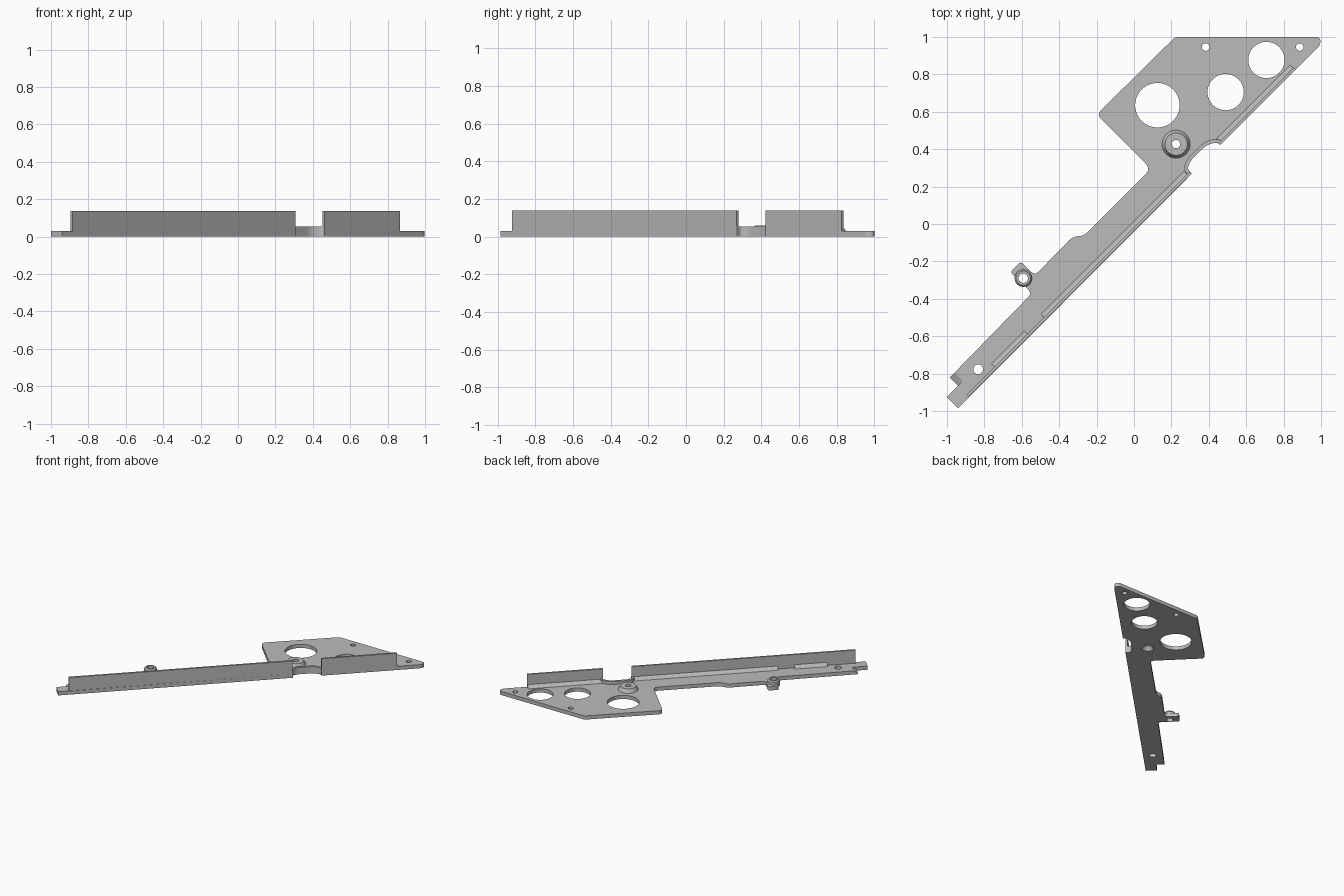
import bpy, bmesh, math
from mathutils import Vector

cube = bpy.data.objects.get("Cube")
if cube:
    bpy.data.objects.remove(cube)

grey = bpy.data.materials.new("plain_grey")
grey.use_nodes = True
grey.diffuse_color = (0.5, 0.5, 0.5, 1)
grey.node_tree.nodes["Principled BSDF"].inputs["Base Color"].default_value = (0.5, 0.5, 0.5, 1)

THICK = 0.03
D = math.sqrt(0.5)


def link(name, data):
    ob = bpy.data.objects.new(name, data)
    bpy.context.collection.objects.link(ob)
    data.materials.append(grey)
    return ob


def smooth(ob):
    bpy.ops.object.select_all(action='DESELECT')
    ob.select_set(True)
    bpy.context.view_layer.objects.active = ob
    bpy.ops.object.shade_smooth_by_angle(angle=math.radians(35))


def from_bmesh(name, bm):
    bmesh.ops.recalc_face_normals(bm, faces=bm.faces[:])
    me = bpy.data.meshes.new(name)
    bm.to_mesh(me)
    bm.free()
    ob = link(name, me)
    smooth(ob)
    return ob


def rounded(corners, steps=6):
    """Soften each (x, y, cut) corner with a short curve."""
    out = []
    for i, (x, y, cut) in enumerate(corners):
        p = Vector((x, y))
        if cut == 0:
            out.append(p)
            continue
        a = Vector(corners[i - 1][:2])
        b = Vector(corners[(i + 1) % len(corners)][:2])
        a = p + (a - p).normalized() * cut
        b = p + (b - p).normalized() * cut
        for k in range(steps + 1):
            t = k / steps
            out.append(a * (1 - t) ** 2 + p * 2 * t * (1 - t) + b * t * t)
    return out


def circle(x, y, r, n=40):
    return [Vector((x + r * math.cos(math.tau * i / n), y + r * math.sin(math.tau * i / n)))
            for i in range(n)]


def sheet(name, loops, z0, z1):
    """Extruded outline; loops after the first are holes."""
    cu = bpy.data.curves.new(name, 'CURVE')
    cu.dimensions = '2D'
    cu.fill_mode = 'BOTH'
    cu.extrude = (z1 - z0) / 2
    for loop in loops:
        sp = cu.splines.new('POLY')
        sp.points.add(len(loop) - 1)
        for pt, co in zip(sp.points, loop):
            pt.co = (co.x, co.y, 0, 1)
        sp.use_cyclic_u = True
    ob = link(name, cu)
    ob.location.z = (z0 + z1) / 2
    bpy.ops.object.select_all(action='DESELECT')
    ob.select_set(True)
    bpy.context.view_layer.objects.active = ob
    bpy.ops.object.convert(target='MESH')
    ob = bpy.context.view_layer.objects.active
    bm = bmesh.new()
    bm.from_mesh(ob.data)
    bmesh.ops.remove_doubles(bm, verts=bm.verts[:], dist=1e-5)
    bmesh.ops.recalc_face_normals(bm, faces=bm.faces[:])
    bm.to_mesh(ob.data)
    bm.free()
    smooth(ob)
    return ob


def hull(name, points):
    bm = bmesh.new()
    for p in points:
        bm.verts.new(p)
    bmesh.ops.convex_hull(bm, input=bm.verts[:])
    bmesh.ops.dissolve_limit(bm, angle_limit=0.01, verts=bm.verts[:], edges=bm.edges[:])
    return from_bmesh(name, bm)


def edge_bar(name, t0, t1, section):
    """Bar along the straight diagonal edge; section is (inset, height)."""
    return hull(name, [(t - v * D, t - 0.04 + v * D, z) for t in (t0, t1) for v, z in section])


def ring(name, x, y, profile, n=40):
    bm = bmesh.new()
    rows = [[bm.verts.new((x + r * math.cos(math.tau * i / n),
                           y + r * math.sin(math.tau * i / n), z)) for r, z in profile]
            for i in range(n)]
    m = len(profile)
    for i in range(n):
        a, b = rows[i], rows[(i + 1) % n]
        for j in range(m):
            k = (j + 1) % m
            bm.faces.new((a[j], a[k], b[k], b[j]))
    return from_bmesh(name, bm)


# Flat plate with scalloped notch, side tab and round holes
notch = [(0.31, 0.27, 0), (0.285, 0.295, 0.015), (0.30, 0.335, 0.02),
         (0.39, 0.425, 0.03), (0.44, 0.435, 0.015), (0.465, 0.425, 0)]
outline = notch + [
    (0.995, 0.955, 0.02), (1.0, 1.0, 0.03), (0.22, 1.0, 0.02),
    (-0.2, 0.585, 0.035), (0.09, 0.295, 0.04),
    (-0.27, -0.065, 0.03), (-0.325, -0.065, 0.03), (-0.53, -0.275, 0.03),
    (-0.605, -0.2, 0.02), (-0.662, -0.257, 0.02), (-0.545, -0.37, 0.03),
    (-0.96, -0.795, 0), (-0.915, -0.84, 0), (-0.94, -0.865, 0),
    (-1.0, -0.925, 0), (-0.94, -0.985, 0)]
holes = [(0.125, 0.635, 0.119), (0.49, 0.705, 0.097), (0.708, 0.877, 0.097),
         (0.383, 0.946, 0.02), (0.886, 0.946, 0.02), (-0.833, -0.777, 0.026),
         (-0.592, -0.29, 0.025), (0.225, 0.427, 0.045)]
sheet("base_plate", [rounded(outline)] + [circle(*h) for h in holes], 0, THICK)

# Sloped lip at the narrow end
hull("end_lip", [(x, y, z) for x, y, top in
                 ((-0.96, -0.795, THICK), (-0.915, -0.84, THICK),
                  (-0.985, -0.82, 0.01), (-0.94, -0.865, 0.01)) for z in (0, top)])

# Upright flanges along the straight edge
wall = [(0, 0), (0.016, 0), (0.016, 0.138), (0, 0.138)]
edge_bar("long_flange", -0.885, 0.308, wall)
edge_bar("short_flange", 0.462, 0.865, wall)

# Sloped fillets at the foot of the flanges
fillet = [(0.01, 0.02), (0.01, 0.055), (0.016, 0.055), (0.038, THICK), (0.038, 0.02)]
for name, t0, t1 in (("long_fillet", -0.47, 0.295), ("end_fillet", -0.735, -0.56),
                     ("short_fillet", 0.465, 0.863)):
    edge_bar(name, t0, t1, fillet)

# Low rim following the notch
path = rounded(notch)
inner = []
for i, p in enumerate(path):
    d = (path[min(i + 1, len(path) - 1)] - path[max(i - 1, 0)]).normalized()
    inner.append(p + Vector((-d.y, d.x)) * 0.02)
sheet("notch_rim", [path + inner[::-1]], 0.0, 0.055)

# Raised bosses around the screw holes
ring("main_boss", 0.225, 0.427,
     [(0.045, 0), (0.076, 0.028), (0.06, 0.06), (0.022, 0.06), (0.022, 0.03)])
ring("tab_boss", -0.592, -0.29,
     [(0.025, 0.01), (0.046, 0.01), (0.046, 0.05), (0.038, 0.06), (0.025, 0.06)])
